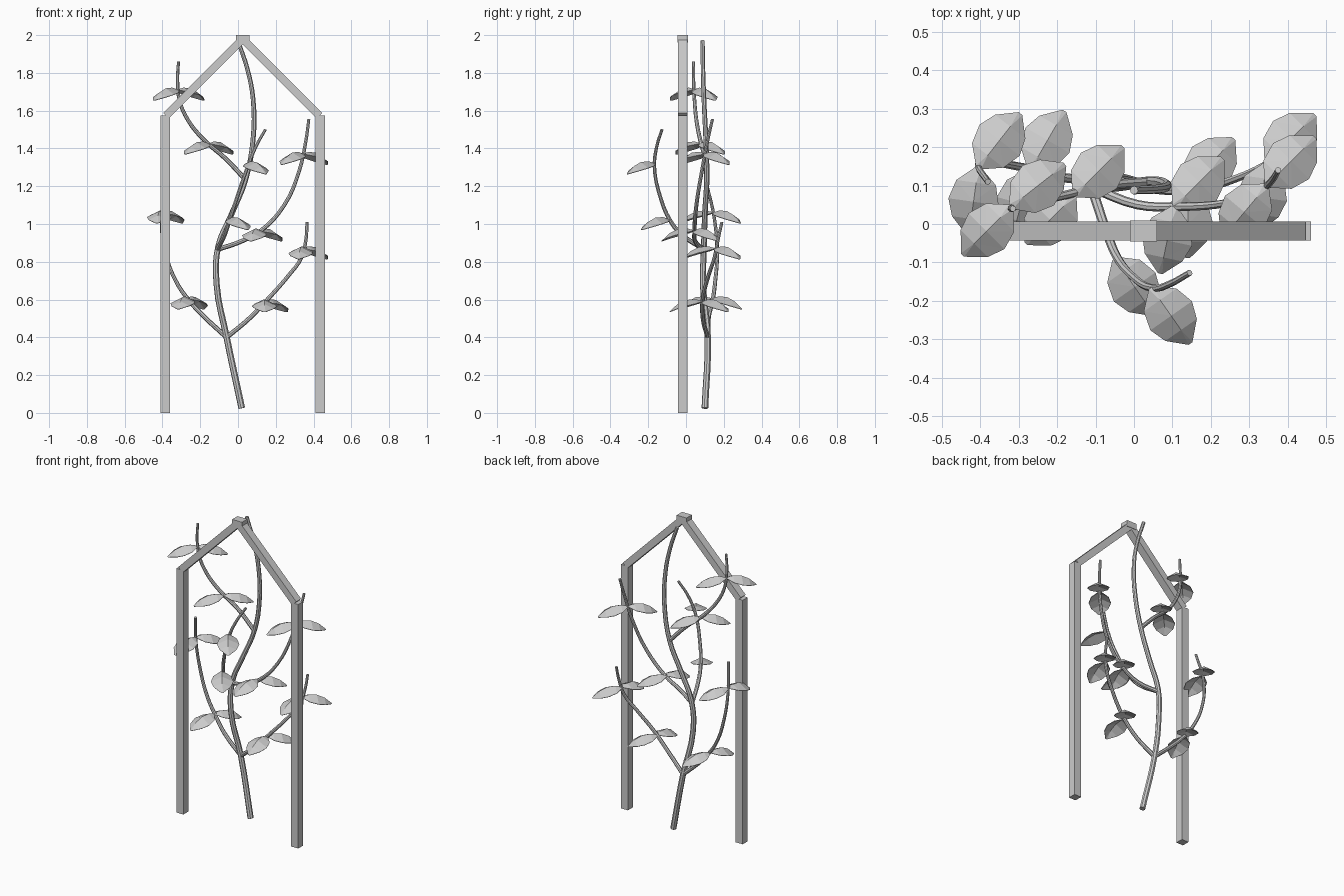
import bpy, bmesh
from math import radians, cos, sin, pi
from mathutils import Vector, Matrix

CX, CY = 0.025, -0.018   # centre of the trellis frame


def box(name, size, loc, rot_y=0):
    bm = bmesh.new()
    bmesh.ops.create_cube(bm, size=1, matrix=Matrix.Diagonal((*size, 1)))
    me = bpy.data.meshes.new(name)
    bm.to_mesh(me)
    bm.free()
    ob = bpy.data.objects.new(name, me)
    ob.location = loc
    ob.rotation_euler = (0, rot_y, 0)
    bpy.context.collection.objects.link(ob)
    return ob


def stalk(name, pts, r0, r1):
    """Tapered octagonal tube through the given points."""
    cu = bpy.data.curves.new(name, 'CURVE')
    cu.dimensions = '3D'
    cu.bevel_depth = 1
    cu.bevel_resolution = 2
    cu.resolution_u = 4
    cu.use_fill_caps = True
    sp = cu.splines.new('BEZIER')
    sp.bezier_points.add(len(pts) - 1)
    sp.use_smooth = False
    for i, (bp, p) in enumerate(zip(sp.bezier_points, pts)):
        bp.co = p
        bp.handle_left_type = bp.handle_right_type = 'AUTO'
        bp.radius = r0 + (r1 - r0) * i / (len(pts) - 1)
    ob = bpy.data.objects.new(name, cu)
    bpy.context.collection.objects.link(ob)
    bpy.ops.object.select_all(action='DESELECT')
    ob.select_set(True)
    bpy.context.view_layer.objects.active = ob
    bpy.ops.object.convert(target='MESH')


# leaf rows: distance along, half width, midrib height, edge droop
LEAF = [(0.0, 0.008, 0.0, 0.0), (0.04, 0.052, 0.012, 0.024), (0.09, 0.066, 0.008, 0.032),
        (0.135, 0.050, -0.014, 0.024), (0.178, 0.006, -0.055, 0.0)]


def leaf(name, node, angle):
    bm = bmesh.new()
    rows = []
    for x, w, z, d in LEAF:
        rows.append([bm.verts.new((x, s * w, z - d)) if s else bm.verts.new((x, 0, z))
                     for s in (-1, 0, 1)])
    for a, b in zip(rows, rows[1:]):
        for j in (0, 1):
            bm.faces.new((a[j], b[j], b[j + 1], a[j + 1]))
    bmesh.ops.triangulate(bm, faces=bm.faces)
    me = bpy.data.meshes.new(name)
    bm.to_mesh(me)
    bm.free()
    ob = bpy.data.objects.new(name, me)
    ob.location = node
    ob.rotation_euler = (0, 0, radians(angle))
    bpy.context.collection.objects.link(ob)
    mod = ob.modifiers.new('thickness', 'SOLIDIFY')
    mod.thickness = 0.003


# trellis frame: posts, sloped rafters, apex cap
for side, label in ((-1, 'left'), (1, 'right')):
    box(label + '_post', (0.05, 0.05, 1.575), (CX + side * 0.41, CY, 0.7875))
    box(label + '_rafter', (0.575, 0.05, 0.042), (CX + side * 0.203, CY, 1.777), side * pi / 4)
box('apex_cap', (0.07, 0.055, 0.04), (CX, CY, 1.98))

# main stem
stalk('main_stem', [(0.02, 0.10, 0.025), (-0.06, 0.115, 0.40), (-0.113, 0.09, 0.68),
                    (-0.105, 0.095, 0.88), (-0.035, 0.10, 1.05), (0.04, 0.11, 1.235),
                    (0.08, 0.105, 1.45), (0.08, 0.095, 1.66), (0.05, 0.09, 1.82),
                    (0.0, 0.088, 1.97)], 0.018, 0.011)

# side branches
branches = {
    'lower_left': [(-0.06, 0.115, 0.40), (-0.18, 0.12, 0.51), (-0.255, 0.14, 0.59),
                   (-0.33, 0.155, 0.70), (-0.385, 0.165, 0.85), (-0.405, 0.15, 1.03),
                   (-0.38, 0.11, 1.21)],
    'lower_right': [(-0.06, 0.115, 0.40), (0.06, 0.09, 0.50), (0.165, 0.09, 0.61),
                    (0.27, 0.12, 0.73), (0.335, 0.15, 0.82), (0.36, 0.17, 0.92),
                    (0.365, 0.19, 1.01)],
    'upper_left': [(0.04, 0.11, 1.235), (-0.07, 0.10, 1.35), (-0.18, 0.075, 1.445),
                   (-0.265, 0.055, 1.55), (-0.31, 0.045, 1.655), (-0.32, 0.04, 1.76),
                   (-0.315, 0.04, 1.86)],
    'upper_right': [(-0.11, 0.095, 0.865), (0.01, 0.05, 0.905), (0.115, 0.045, 0.96),
                    (0.245, 0.055, 1.10), (0.325, 0.085, 1.285), (0.36, 0.115, 1.445),
                    (0.375, 0.14, 1.555)],
    'front': [(-0.11, 0.095, 0.865), (-0.068, -0.03, 0.95), (-0.045, -0.085, 1.02),
              (-0.005, -0.135, 1.14), (0.05, -0.167, 1.30), (0.095, -0.155, 1.41),
              (0.145, -0.127, 1.50)],
}
for name, pts in branches.items():
    stalk(name + '_branch', pts, 0.013, 0.008)

# leaves: node on the branch and the heading of each leaf there
nodes = [((-0.27, 0.14, 0.605), (60, 255)), ((-0.405, 0.147, 1.06), (52, 262)),
         ((0.14, 0.09, 0.59), (48, 270)), ((0.345, 0.158, 0.87), (45, 262)),
         ((-0.155, 0.075, 1.425), (45, 225)), ((-0.32, 0.045, 1.71), (38, 225)),
         ((0.105, 0.045, 0.965), (45, 258)), ((0.345, 0.10, 1.37), (45, 230)),
         ((-0.05, -0.09, 1.025), (-55,)), ((0.045, -0.165, 1.32), (-55,))]
n = 0
for node, angles in nodes:
    for a in angles:
        n += 1
        leaf('leaf_%d' % n, node, a)
